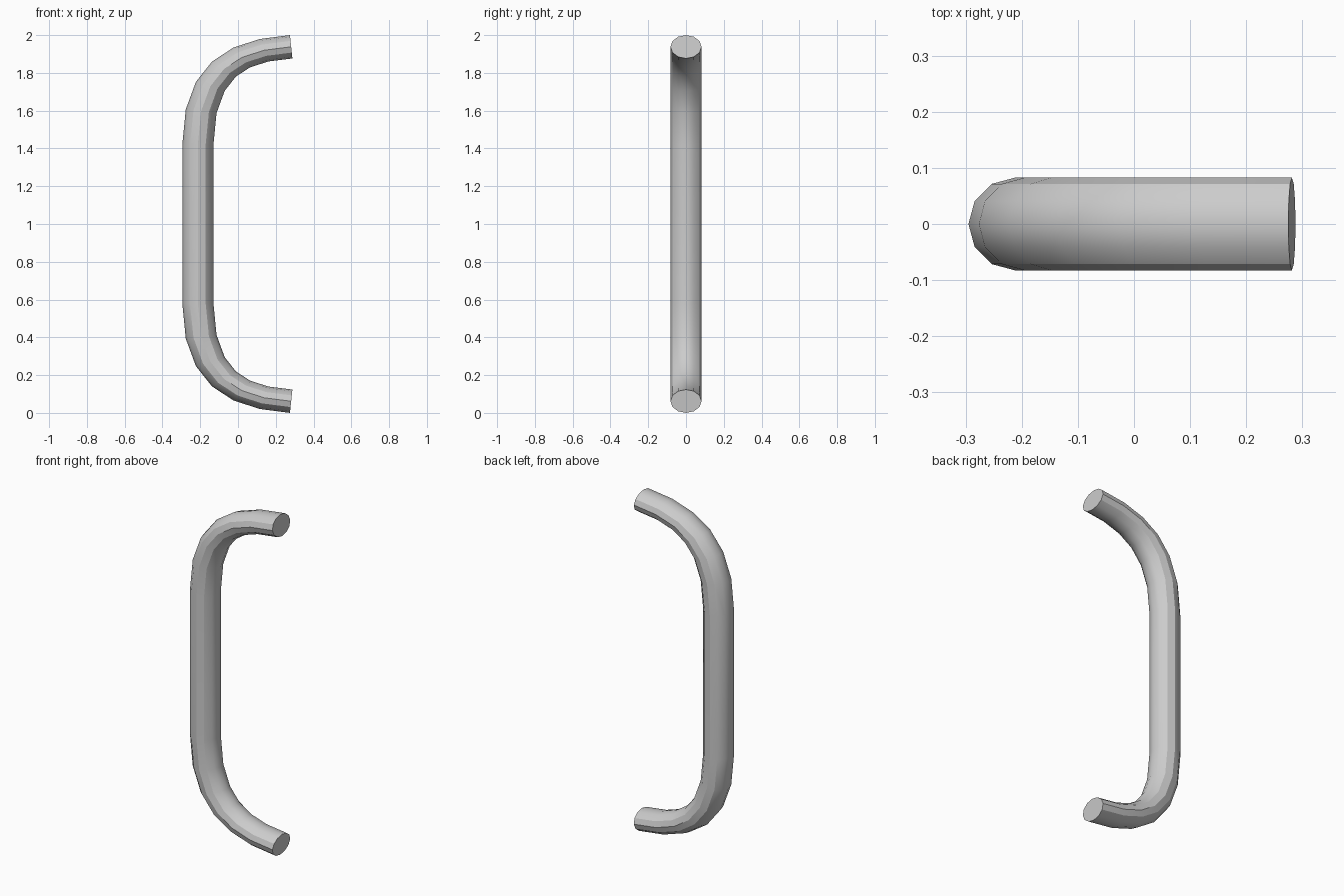
import bpy, bmesh, math
from mathutils import Vector

if "Cube" in bpy.data.objects:
    bpy.data.objects.remove(bpy.data.objects["Cube"])

SIDES, STEPS = 12, 6
RADIUS, SQUASH = 0.0825, 0.75   # tube radius, vertical squash of the bends

# Outer edge of the upper bend as a Bezier profile (x, z)
P = [Vector(p) for p in ((-0.295, 1.42), (-0.295, 1.84), (-0.065, 1.98), (0.275, 2.0))]


def ring_spec(t):
    """Centre and in-plane half axis of the tube section at t."""
    u = 1 - t
    outer = u**3 * P[0] + 3*u*u*t * P[1] + 3*u*t*t * P[2] + t**3 * P[3]
    tan = u*u * (P[1] - P[0]) + 2*u*t * (P[2] - P[1]) + t*t * (P[3] - P[2])
    d = Vector((tan.x, tan.y / SQUASH)).normalized()
    half = Vector((-d.y, d.x * SQUASH)) * RADIUS   # centre to outer edge
    return outer - half, half


upper = [ring_spec(i / STEPS) for i in range(STEPS + 1)]
# Lower bend is the mirror image about z = 1
lower = [(Vector((c.x, 2 - c.y)), Vector((h.x, -h.y))) for c, h in reversed(upper)]

# Sweep the tube
bm = bmesh.new()
rings = []
for c, h in lower + upper:
    ring = []
    for k in range(SIDES):
        a = 2 * math.pi * k / SIDES
        q = c + h * math.cos(a)
        ring.append(bm.verts.new((q.x, RADIUS * math.sin(a), q.y)))
    rings.append(ring)
for r0, r1 in zip(rings, rings[1:]):
    for k in range(SIDES):
        n = (k + 1) % SIDES
        bm.faces.new((r0[k], r0[n], r1[n], r1[k]))

# End caps
bm.faces.new(rings[0])
bm.faces.new(rings[-1])
bmesh.ops.recalc_face_normals(bm, faces=bm.faces[:])

mesh = bpy.data.meshes.new("pull_handle")
bm.to_mesh(mesh)
bm.free()
handle = bpy.data.objects.new("pull_handle", mesh)
bpy.context.collection.objects.link(handle)
bpy.context.view_layer.objects.active = handle
handle.select_set(True)
bpy.ops.object.shade_smooth_by_angle(angle=math.radians(30))
